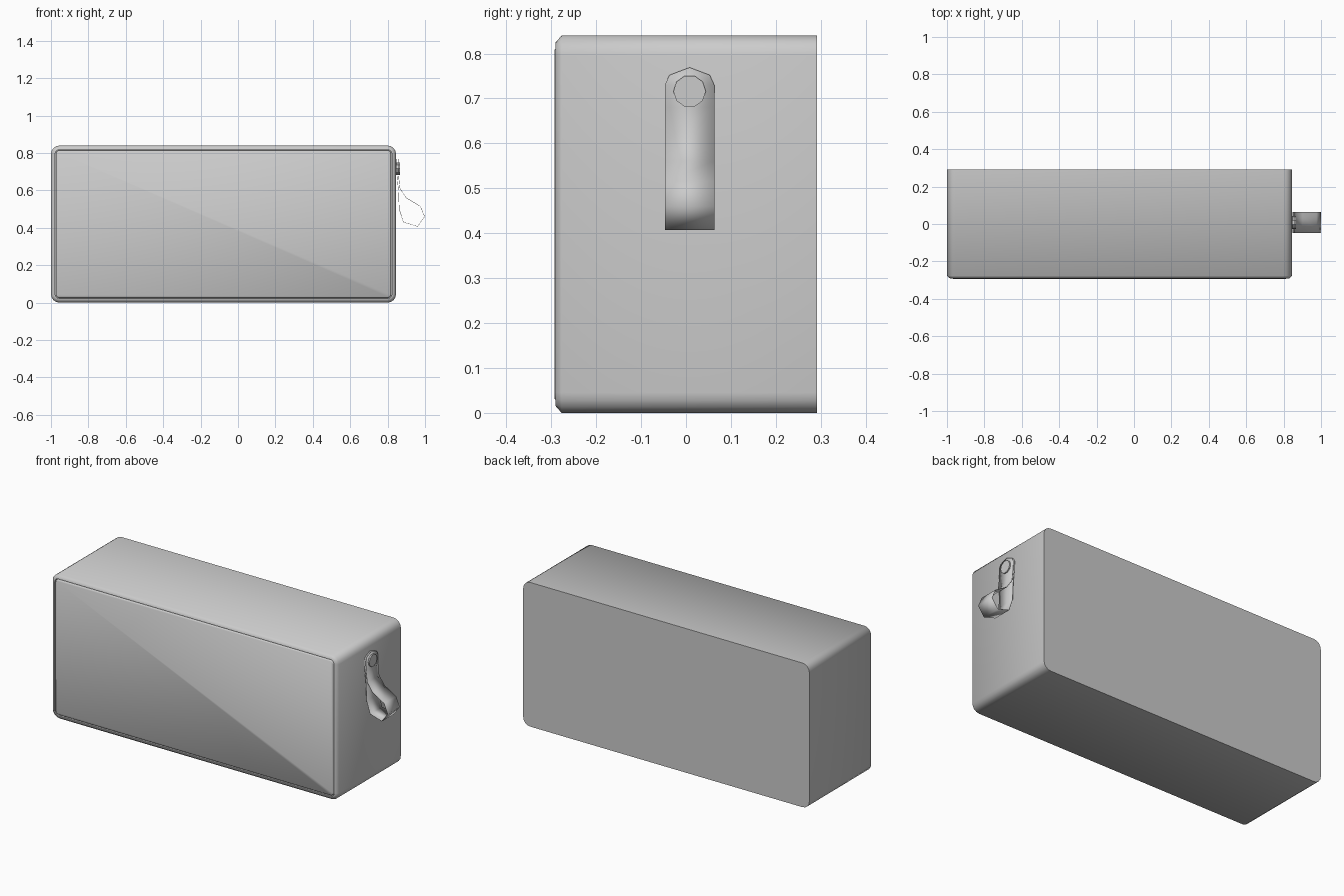
import bpy, bmesh
from math import sin, cos, pi, radians

cube = bpy.data.objects.get("Cube")
if cube:
    bpy.data.objects.remove(cube, do_unlink=True)

grey = bpy.data.materials.new("plain grey")
grey.use_nodes = True
colour = (0.6, 0.6, 0.6, 1)
grey.diffuse_color = colour
grey.node_tree.nodes["Principled BSDF"].inputs["Base Color"].default_value = colour

LEFT, RIGHT, TOP = -1.0, 0.845, 0.84
STRAP_Y, STRAP_HALF = 0.008, 0.055


def finish(name, bm, angle):
    """Turn a bmesh into a smooth-shaded object."""
    bmesh.ops.recalc_face_normals(bm, faces=bm.faces)
    mesh = bpy.data.meshes.new(name)
    bm.to_mesh(mesh)
    bm.free()
    obj = bpy.data.objects.new(name, mesh)
    bpy.context.collection.objects.link(obj)
    mesh.materials.append(grey)
    bpy.ops.object.select_all(action="DESELECT")
    obj.select_set(True)
    bpy.context.view_layer.objects.active = obj
    bpy.ops.object.shade_smooth_by_angle(angle=radians(angle))
    return obj


def rounded_loop(bm, inset, y, radius=0.045, steps=4):
    """Ring of vertices round a rounded rectangle in the xz plane."""
    r = max(radius - inset, 0.012)
    x0, x1 = LEFT + inset + r, RIGHT - inset - r
    z0, z1 = inset + r, TOP - inset - r
    corners = [(x1, z1), (x0, z1), (x0, z0), (x1, z0)]
    ring = []
    for i, (cx, cz) in enumerate(corners):
        for s in range(steps + 1):
            a = (i + s / steps) * pi / 2
            ring.append(bm.verts.new((cx + r * cos(a), y, cz + r * sin(a))))
    return ring


def loft(name, sections, angle, cap_first):
    bm = bmesh.new()
    rings = [rounded_loop(bm, *s) for s in sections]
    for a, b in zip(rings, rings[1:]):
        n = len(a)
        for i in range(n):
            j = (i + 1) % n
            bm.faces.new((a[i], a[j], b[j], b[i]))
    bm.faces.new(rings[-1])
    if cap_first:
        bm.faces.new(rings[0])
    return finish(name, bm, angle)


# Case: flat back, chamfered front rim, recessed floor behind the panel
loft("case", [(0, 0.292), (0, -0.277), (0.016, -0.291), (0.022, -0.291),
              (0.022, -0.275)], 50, True)

# Front panel, slightly proud of the rim and separated by a thin groove
loft("front_panel", [(0.026, -0.275), (0.026, -0.288), (0.032, -0.293)], 75, False)

# Strap: a ribbon hanging down, looping outward and returning to the button
path = [(0.848, 0.73), (0.85, 0.68), (0.858, 0.60), (0.862, 0.50), (0.885, 0.43),
        (0.96, 0.408), (0.998, 0.46), (0.975, 0.515), (0.9, 0.56),
        (0.866, 0.61), (0.858, 0.68), (0.857, 0.73)]
bm = bmesh.new()
rows = [[bm.verts.new((x, STRAP_Y + s * STRAP_HALF, z)) for s in (-1, 1)]
        for x, z in path]
for a, b in zip(rows, rows[1:]):
    bm.faces.new((a[0], a[1], b[1], b[0]))
# Pointed tab on each end of the ribbon
for row in (rows[0], rows[-1]):
    x = row[0].co.x
    tip = [bm.verts.new((x, STRAP_Y + y, z))
           for y, z in ((0.045, 0.752), (0, 0.769), (-0.045, 0.752))]
    bm.faces.new((row[0], row[1], *tip))
strap = finish("strap", bm, 50)
thick = strap.modifiers.new("thickness", "SOLIDIFY")
thick.thickness = 0.002
thick.offset = 0

# Round button that pins the strap to the case
bpy.ops.mesh.primitive_cylinder_add(vertices=10, radius=0.036, depth=0.024,
                                    location=(0.854, STRAP_Y, 0.716),
                                    rotation=(0, pi / 2, 0))
button = bpy.context.object
button.name = "strap_button"
button.data.materials.append(grey)
